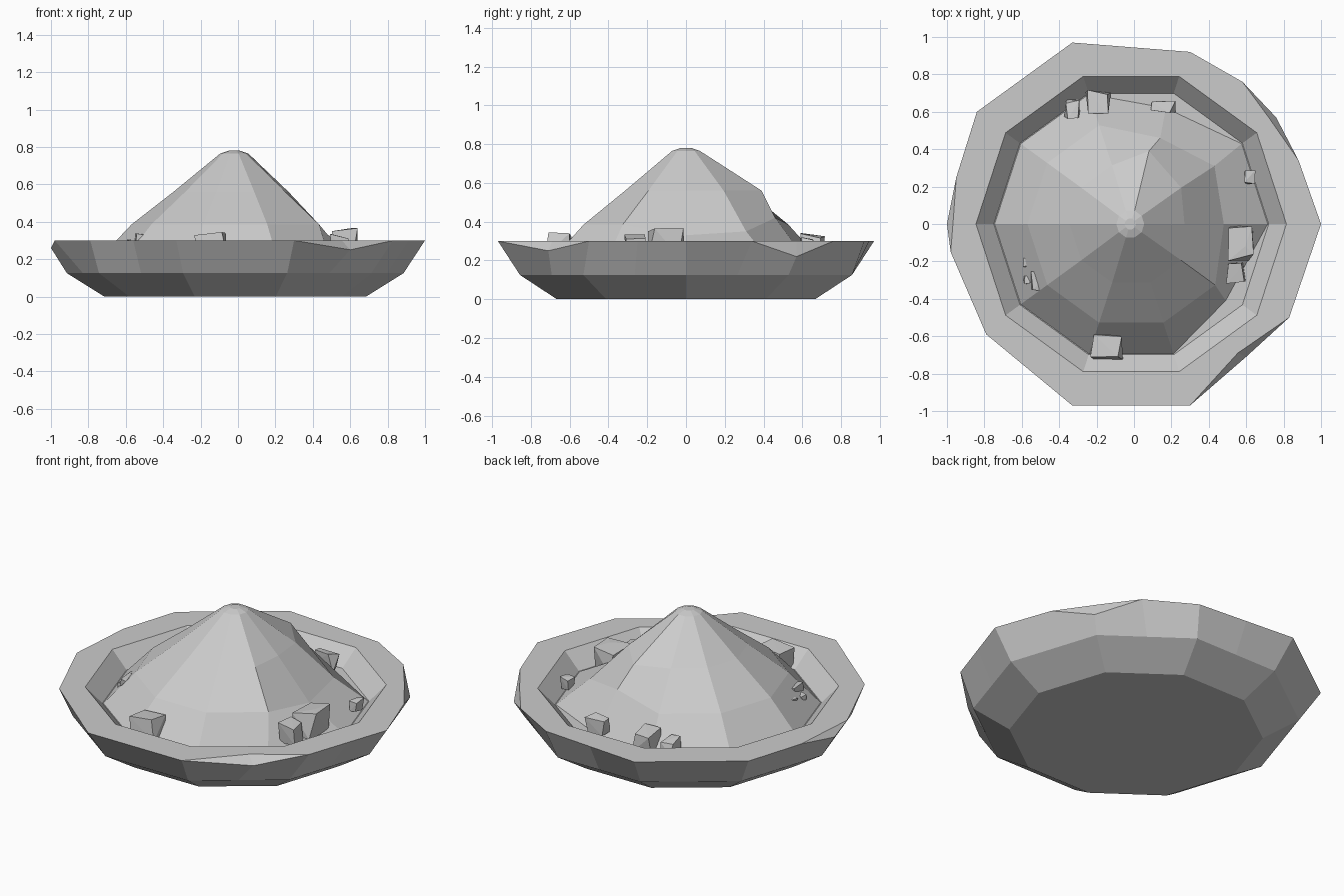
import bpy
import bmesh
import random
from math import cos, sin, radians
from mathutils import Vector

if "Cube" in bpy.data.objects:
    bpy.data.objects.remove(bpy.data.objects["Cube"])

stone = bpy.data.materials.new("stone grey")
stone.use_nodes = True
GREY = (0.6, 0.6, 0.6, 1)
stone.diffuse_color = GREY
stone.node_tree.nodes["Principled BSDF"].inputs["Base Color"].default_value = GREY


def ring(radius, z, cx=-0.015, changes=None):
    """Ten-sided ring with edge midpoints; changes maps an angle to a moved point."""
    corners = [Vector((cx + radius * cos(radians(a)), radius * sin(radians(a)), z))
               for a in range(0, 360, 36)]
    pts = []
    for i, p in enumerate(corners):
        pts += [p, (p + corners[(i + 1) % 10]) / 2]
    for angle, point in (changes or {}).items():
        pts[angle // 18] = Vector(point)
    return pts


def finish(bm, name):
    bmesh.ops.remove_doubles(bm, verts=bm.verts, dist=0.0005)
    bmesh.ops.recalc_face_normals(bm, faces=bm.faces)
    mesh = bpy.data.meshes.new(name)
    bm.to_mesh(mesh)
    bm.free()
    mesh.materials.append(stone)
    obj = bpy.data.objects.new(name, mesh)
    bpy.context.collection.objects.link(obj)


def loft(name, rings):
    """Skin a stack of rings and cap both ends."""
    bm = bmesh.new()
    loops = [[bm.verts.new(p) for p in r] for r in rings]
    for low, high in zip(loops, loops[1:]):
        n = len(low)
        for i in range(n):
            j = (i + 1) % n
            bm.faces.new((low[i], low[j], high[j], high[i]))
    bm.faces.new(loops[0][::-1])
    bm.faces.new(loops[-1])
    finish(bm, name)


# Basin: outer wall, chipped rim, inner wall and floor
chips = {18: (0.88, 0.34, 0.3), 36: (0.76, 0.57, 0.22), 54: (0.58, 0.76, 0.3),
         72: (0.30, 0.92, 0.3), 108: (-0.33, 0.97, 0.3), 144: (-0.84, 0.6, 0.3),
         162: (-0.95, 0.25, 0.3), 180: (-1, 0, 0.26), 198: (-0.98, -0.15, 0.3),
         216: (-0.79, -0.59, 0.3), 252: (-0.33, -0.97, 0.3), 288: (0.30, -0.97, 0.3),
         306: (0.60, -0.71, 0.25), 324: (0.83, -0.5, 0.3), 0: (1, 0, 0.3),
         90: (-0.015, 0.945, 0.3), 126: (-0.585, 0.785, 0.3), 234: (-0.56, -0.78, 0.3),
         270: (-0.015, -0.97, 0.3), 342: (0.915, -0.25, 0.3)}
edge = dict(chips)
edge.update({36: (0.72, 0.57, 0.3), 306: (0.555, -0.69, 0.3), 180: (-0.965, 0.04, 0.3)})
loft("basin", [ring(0.70, 0), ring(0.90, 0.125), ring(1, 0.3, changes=chips),
               ring(1, 0.3, changes=edge), ring(0.83, 0.3), ring(0.735, 0.2)])

# Mound: faceted cone with a bulging shoulder at the back
foot = ring(0.73, 0.2)[::2]
foot[2] = Vector((0.17, 0.62, 0.2))
foot[9] = Vector((0.49, -0.41, 0.2))
lower = ring(0.555, 0.385)[::2]
lower[0] = Vector((0.48, 0, 0.33))
lower[1] = Vector((0.43, 0.31, 0.35))
lower[2] = Vector((0.14, 0.46, 0.42))
upper = ring(0.33, 0.56)[::2]
upper[0].x = 0.27
upper[2] = Vector((0.08, 0.39, 0.56))
loft("mound", [foot, lower, upper, ring(0.075, 0.765, -0.02)[::2],
               ring(0.03, 0.78, -0.02)[::2]])

# Loose rocks: centre and size of each
rocks = [((0.57, -0.10, 0.29), (0.13, 0.18, 0.15)),
         ((0.54, -0.26, 0.27), (0.11, 0.11, 0.12)),
         ((0.62, 0.25, 0.26), (0.06, 0.07, 0.07)),
         ((0.15, 0.63, 0.27), (0.13, 0.07, 0.10)),
         ((-0.19, 0.65, 0.27), (0.13, 0.12, 0.13)),
         ((-0.33, 0.61, 0.26), (0.08, 0.11, 0.09)),
         ((-0.56, -0.21, 0.28), (0.06, 0.06, 0.06)),
         ((-0.57, -0.30, 0.27), (0.04, 0.05, 0.05)),
         ((-0.49, -0.30, 0.28), (0.12, 0.12, 0.11)),
         ((-0.15, -0.66, 0.27), (0.17, 0.15, 0.15))]
random.seed(4)
corners = [(x, y, z) for x in (-0.5, 0.5) for y in (-0.5, 0.5) for z in (-0.5, 0.5)]
for number, (centre, size) in enumerate(rocks, 1):
    bm = bmesh.new()
    for corner in corners + [(0.1, 0, 0.55)]:
        bm.verts.new([c + s * (k * 0.85 + random.uniform(-0.13, 0.13))
                      for c, s, k in zip(centre, size, corner)])
    bmesh.ops.convex_hull(bm, input=bm.verts)
    for v in [v for v in bm.verts if not v.link_faces]:
        bm.verts.remove(v)
    finish(bm, f"rock_{number}")
